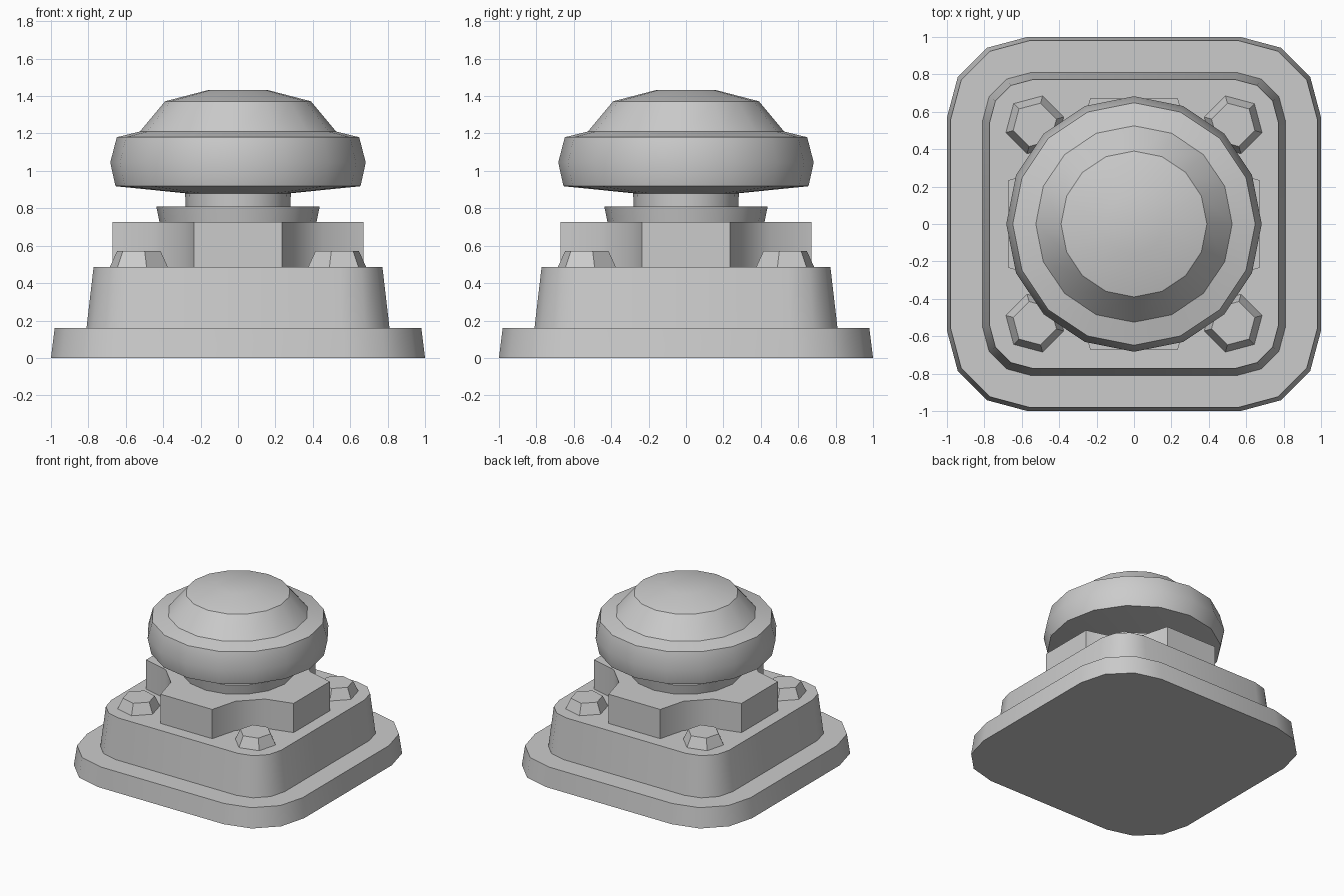
import bpy, bmesh, math

if "Cube" in bpy.data.objects:
    bpy.data.objects.remove(bpy.data.objects["Cube"])


def make_object(name, rings):
    """Skin a stack of equal-length rings and cap both ends."""
    bm = bmesh.new()
    loops = [[bm.verts.new(p) for p in ring] for ring in rings]
    n = len(loops[0])
    for low, high in zip(loops, loops[1:]):
        for i in range(n):
            j = (i + 1) % n
            bm.faces.new((low[i], low[j], high[j], high[i]))
    bm.faces.new(loops[0][::-1])
    bm.faces.new(loops[-1])
    bmesh.ops.recalc_face_normals(bm, faces=bm.faces)
    mesh = bpy.data.meshes.new(name)
    bm.to_mesh(mesh)
    bm.free()
    obj = bpy.data.objects.new(name, mesh)
    bpy.context.collection.objects.link(obj)
    bpy.ops.object.select_all(action='DESELECT')
    obj.select_set(True)
    bpy.context.view_layer.objects.active = obj
    bpy.ops.object.shade_smooth_by_angle(angle=math.radians(32))
    return obj


def circle(r, z, sides=16, start=0.0, cx=0.0, cy=0.0):
    return [(cx + r * math.cos(start + math.tau * i / sides),
             cy + r * math.sin(start + math.tau * i / sides), z) for i in range(sides)]


def rounded_square(half, radius, z, segments=3):
    c = half - radius
    points = []
    for k in range(4):
        sx, sy = ((1, 1), (-1, 1), (-1, -1), (1, -1))[k]
        for i in range(segments + 1):
            a = math.pi / 2 * (k + i / segments)
            points.append((sx * c + radius * math.cos(a), sy * c + radius * math.sin(a), z))
    return points


def scooped_square(half, radius, z, segments=3):
    """Square whose corners are cut by concave quarter circles."""
    points = []
    for k in range(4):
        sx, sy = ((1, 1), (-1, 1), (-1, -1), (1, -1))[k]
        for i in range(segments + 1):
            a = math.pi / 2 * (k + 3 - i / segments) + 0.0
            points.append((sx * half + radius * math.cos(a), sy * half + radius * math.sin(a), z))
    return points


def lathe(name, profile):
    return make_object(name, [circle(r, z) for r, z in profile])


# Stepped base
make_object("base_plate", [rounded_square(1.0, 0.43, 0), rounded_square(0.98, 0.42, 0.16)])
make_object("base_tier", [rounded_square(0.81, 0.26, 0.16), rounded_square(0.772, 0.23, 0.487)])

# Cross-shaped block with scooped corners
make_object("cross_block", [scooped_square(0.67, 0.435, z) for z in (0.487, 0.727)])

# Collar and neck under the knob
lathe("collar", [(0.42, 0.727), (0.437, 0.81)])
lathe("neck", [(0.28, 0.81), (0.283, 0.885)])

# Mushroom knob
lathe("knob", [(0.28, 0.88), (0.655, 0.918), (0.683, 1.045), (0.648, 1.18),
               (0.525, 1.21), (0.39, 1.372), (0.16, 1.432)])

# Four hexagonal bolts, one on each corner
for k, corner in enumerate(("back_right", "back_left", "front_left", "front_right")):
    a = math.pi / 4 + k * math.pi / 2
    cx, cy = 0.75 * math.cos(a), 0.75 * math.sin(a)
    make_object("bolt_" + corner, [circle(0.16, 0.487, 6, a, cx, cy),
                                   circle(0.12, 0.572, 6, a, cx, cy)])
